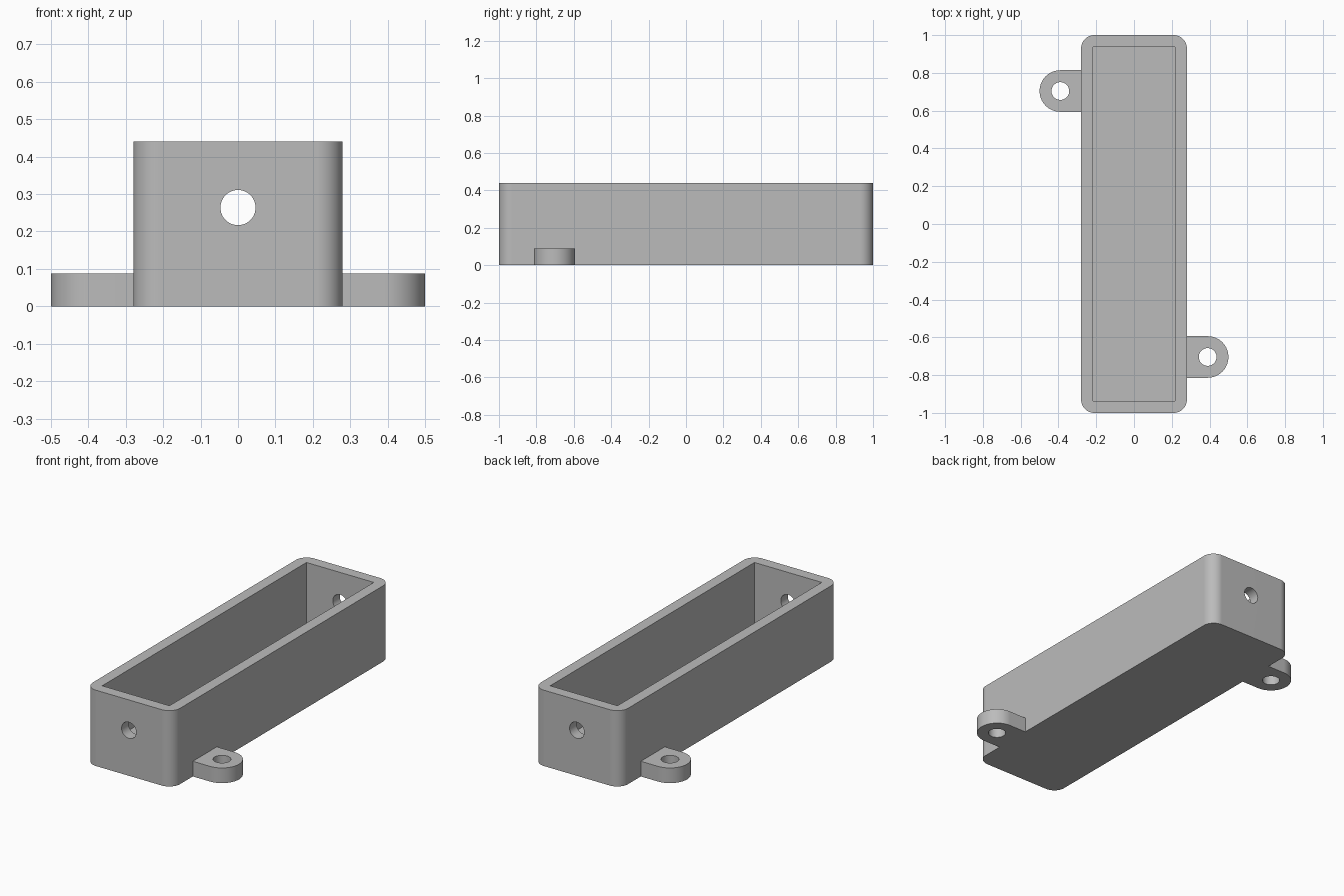
import bpy, bmesh
from math import pi, sin, cos
from mathutils import Matrix

if "Cube" in bpy.data.objects:
    bpy.data.objects.remove(bpy.data.objects["Cube"], do_unlink=True)

W, L, H = 0.28, 1.0, 0.44          # half width, half length, height
WALL, FLOOR, ROUND = 0.064, 0.088, 0.07
TAB_X, TAB_Y, TAB_R = 0.39, 0.704, 0.11
HOLE_R = 0.047

grey = bpy.data.materials.new("plain grey")
grey.use_nodes = True
grey.diffuse_color = (0.5, 0.5, 0.5, 1)
grey.node_tree.nodes["Principled BSDF"].inputs["Base Color"].default_value = grey.diffuse_color


def arc(cx, cy, r, start, end, n):
    return [(cx + r * cos(start + (end - start) * i / n),
             cy + r * sin(start + (end - start) * i / n)) for i in range(n + 1)]


def prism(name, outline, z0, z1):
    """Extrude a counter-clockwise outline from z0 to z1."""
    bm = bmesh.new()
    face = bm.faces.new([bm.verts.new((x, y, z0)) for x, y in outline])
    top = bmesh.ops.extrude_face_region(bm, geom=[face])["geom"]
    bmesh.ops.translate(bm, vec=(0, 0, z1 - z0),
                        verts=[v for v in top if isinstance(v, bmesh.types.BMVert)])
    bmesh.ops.recalc_face_normals(bm, faces=bm.faces)
    mesh = bpy.data.meshes.new(name)
    bm.to_mesh(mesh)
    bm.free()
    mesh.materials.append(grey)
    obj = bpy.data.objects.new(name, mesh)
    bpy.context.collection.objects.link(obj)
    return obj


def circle(cx, cy, r):
    return arc(cx, cy, r, 0, 2 * pi, 48)[:-1]


def activate(obj):
    bpy.ops.object.select_all(action='DESELECT')
    obj.select_set(True)
    bpy.context.view_layer.objects.active = obj


def cut(obj, cutter):
    """Subtract the cutter and discard it."""
    cutter.hide_render = True
    mod = obj.modifiers.new("cut", 'BOOLEAN')
    mod.operation, mod.solver, mod.object = 'DIFFERENCE', 'EXACT', cutter
    activate(obj)
    bpy.ops.object.modifier_apply(modifier=mod.name)
    bpy.data.objects.remove(cutter, do_unlink=True)


def finish(obj):
    activate(obj)
    bpy.ops.object.shade_smooth_by_angle(angle=pi / 6)
    obj.modifiers.new("even shading", 'WEIGHTED_NORMAL').keep_sharp = True


# Open box with rounded vertical corners
outline = []
for i, (sx, sy) in enumerate([(1, 1), (-1, 1), (-1, -1), (1, -1)]):
    outline += arc(sx * (W - ROUND), sy * (L - ROUND), ROUND, i * pi / 2, (i + 1) * pi / 2, 12)
box = prism("box", outline, 0, H)

# Square-cornered cavity
x, y = W - WALL, L - WALL
cut(box, prism("cavity_cutter", [(x, y), (-x, y), (-x, -y), (x, -y)], FLOOR, H + 0.1))

# Cable hole through both end walls
drill = prism("end_hole_cutter", circle(0, 0, HOLE_R), -1.2, 1.2)
drill.data.transform(Matrix.Translation((0, 0, (FLOOR + H) / 2)) @ Matrix.Rotation(pi / 2, 4, 'X'))
cut(box, drill)
finish(box)

# Two mounting tabs on opposite sides and ends
for name, turn in (("left_mounting_tab", 0), ("right_mounting_tab", pi)):
    shape = [(W, -TAB_Y - TAB_R)] + arc(TAB_X, -TAB_Y, TAB_R, -pi / 2, pi / 2, 32) + [(W, -TAB_Y + TAB_R)]
    tab = prism(name, shape, 0, FLOOR)
    cut(tab, prism("screw_hole_cutter", circle(TAB_X, -TAB_Y, HOLE_R), -0.1, FLOOR + 0.1))
    tab.data.transform(Matrix.Rotation(turn, 4, 'Z'))
    finish(tab)
